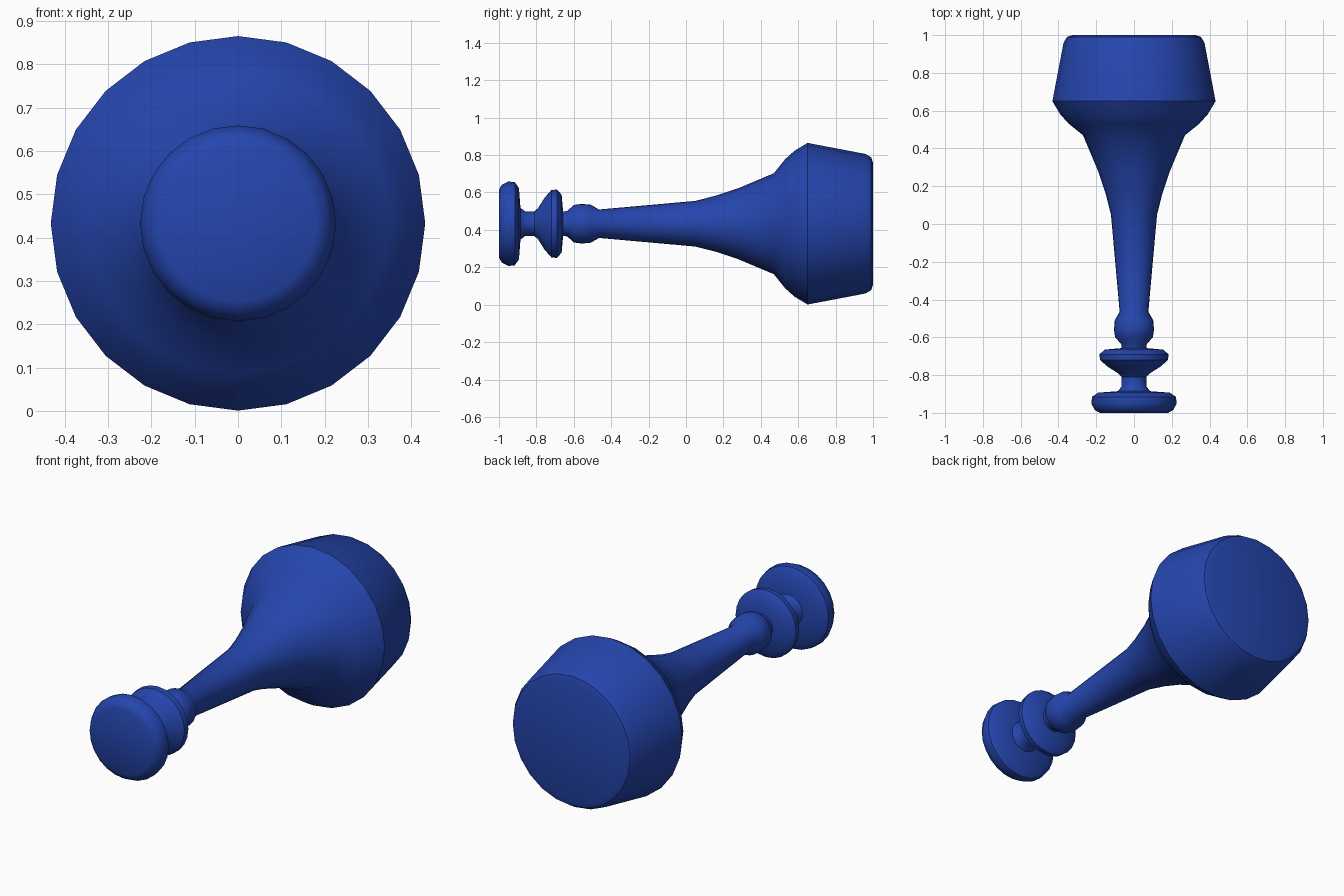
import bpy, bmesh, math

if "Cube" in bpy.data.objects:
    bpy.data.objects.remove(bpy.data.objects["Cube"])

AXIS_Z = 0.433

# material
mat = bpy.data.materials.new("deep_blue")
mat.diffuse_color = (0.018, 0.06, 0.42, 1)
mat.use_nodes = True
mat.node_tree.nodes["Principled BSDF"].inputs["Base Color"].default_value = mat.diffuse_color


def lathe(name, profile, sides):
    """Closed turned part: profile of (y, radius) spun round the y axis."""
    bm = bmesh.new()
    rings = []
    for y, r in profile:
        rings.append([bm.verts.new((r * math.sin(2 * math.pi * i / sides), y,
                                    AXIS_Z + r * math.cos(2 * math.pi * i / sides)))
                      for i in range(sides)])
    for a, b in zip(rings, rings[1:]):
        for i in range(sides):
            j = (i + 1) % sides
            bm.faces.new((a[i], a[j], b[j], b[i]))
    bm.faces.new(rings[0])
    bm.faces.new(rings[-1])
    bmesh.ops.recalc_face_normals(bm, faces=bm.faces)
    mesh = bpy.data.meshes.new(name)
    bm.to_mesh(mesh)
    bm.free()
    mesh.materials.append(mat)
    obj = bpy.data.objects.new(name, mesh)
    bpy.context.collection.objects.link(obj)
    bpy.context.view_layer.objects.active = obj
    obj.select_set(True)
    bpy.ops.object.shade_smooth_by_angle(angle=math.radians(40))
    obj.select_set(False)
    return obj


# one continuous turned body: end disc, collar disc, bead, flared stem, head
lathe("turned_handle_and_head", [
    (-1.00, 0.18), (-0.985, 0.208), (-0.95, 0.226), (-0.915, 0.222), (-0.893, 0.19),
    (-0.885, 0.085), (-0.86, 0.066), (-0.81, 0.066), (-0.79, 0.085),
    (-0.755, 0.14), (-0.72, 0.18), (-0.69, 0.183), (-0.665, 0.155),
    (-0.657, 0.065), (-0.635, 0.068), (-0.60, 0.10), (-0.56, 0.106),
    (-0.51, 0.102), (-0.465, 0.076), (0.05, 0.122), (0.16, 0.15),
    (0.28, 0.19), (0.47, 0.27), (0.53, 0.345), (0.58, 0.39), (0.65, 0.432),
    (0.96, 0.373), (0.99, 0.355), (1.00, 0.325)], 24)
